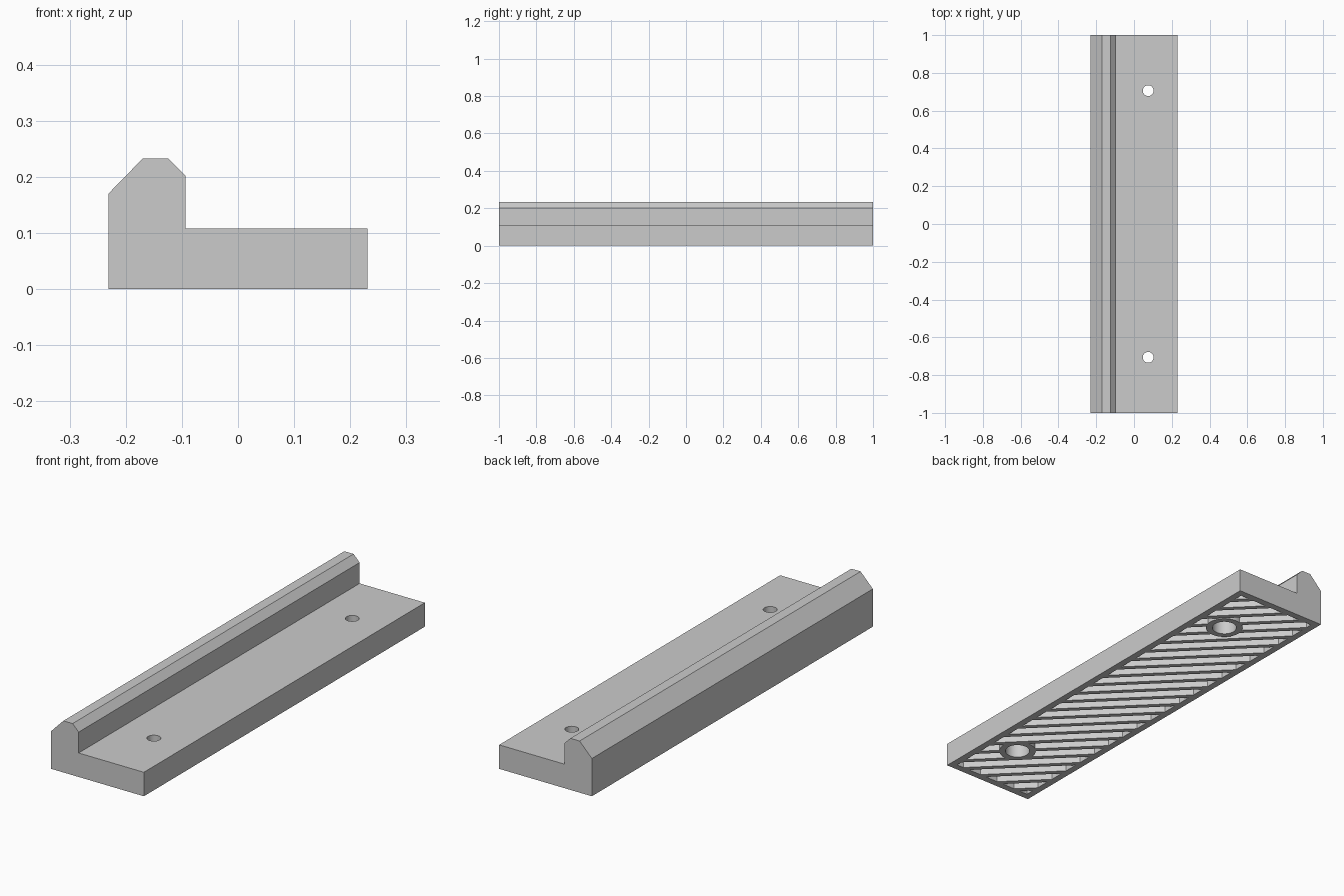
import bpy, bmesh, math
from mathutils import Vector

cube = bpy.data.objects.get("Cube")
if cube:
    bpy.data.objects.remove(cube, do_unlink=True)

grey = bpy.data.materials.new("light grey")
grey.use_nodes = True
grey.diffuse_color = (0.6, 0.6, 0.6, 1)
grey.node_tree.nodes["Principled BSDF"].inputs["Base Color"].default_value = (0.6, 0.6, 0.6, 1)

HALF_W, BORDER = 0.231, 0.031
HOLES = [(0.075, y) for y in (-0.706, 0.706)]
PERIOD, SLOT, SLOT_DEPTH = 0.0683, 0.046, 0.046


def finish(bm, name):
    bmesh.ops.recalc_face_normals(bm, faces=bm.faces)
    mesh = bpy.data.meshes.new(name)
    bm.to_mesh(mesh)
    bm.free()
    mesh.materials.append(grey)
    obj = bpy.data.objects.new(name, mesh)
    bpy.context.collection.objects.link(obj)
    return obj


def extrude(bm, offset):
    result = bmesh.ops.extrude_face_region(bm, geom=bm.faces[:])
    verts = [g for g in result["geom"] if isinstance(g, bmesh.types.BMVert)]
    bmesh.ops.translate(bm, verts=verts, vec=offset)


def cylinder(name, xy, radius, z0, z1):
    bm = bmesh.new()
    bmesh.ops.create_cone(bm, cap_ends=True, segments=40, radius1=radius,
                          radius2=radius, depth=z1 - z0)
    bmesh.ops.translate(bm, verts=bm.verts, vec=(*xy, (z0 + z1) / 2))
    return finish(bm, name)


def cut(target, cutter):
    cutter.hide_render = True
    mod = target.modifiers.new("cut", "BOOLEAN")
    mod.operation, mod.solver, mod.object = "DIFFERENCE", "EXACT", cutter
    bpy.context.view_layer.objects.active = target
    bpy.ops.object.modifier_apply(modifier=mod.name)
    bpy.data.objects.remove(cutter, do_unlink=True)


# Rail: flat base with a chamfered ridge along one side
profile = [(-HALF_W, 0), (HALF_W, 0), (HALF_W, 0.108), (-0.094, 0.108),
           (-0.094, 0.202), (-0.124, 0.2325), (-0.17, 0.2325), (-HALF_W, 0.17)]
bm = bmesh.new()
bm.faces.new([bm.verts.new((x, -1, z)) for x, z in profile])
extrude(bm, (0, 2, 0))
rail = finish(bm, "ridged_rail")

# Diagonal slots: split a rectangle into bands and keep every other one
ix, iy = HALF_W - BORDER, 1 - BORDER
across = Vector((1, 1, 0)).normalized()
bm = bmesh.new()
bm.faces.new([bm.verts.new((x, y, -0.02))
              for x, y in ((-ix, -iy), (ix, -iy), (ix, iy), (-ix, iy))])
for k in range(-14, 15):
    for side in (-1, 1):
        bmesh.ops.bisect_plane(bm, geom=bm.verts[:] + bm.edges[:] + bm.faces[:],
                               plane_co=across * (k * PERIOD + side * SLOT / 2),
                               plane_no=across)
webs = []
for f in bm.faces:
    d = f.calc_center_median().dot(across) / PERIOD
    if abs(d - round(d)) * PERIOD > SLOT / 2:
        webs.append(f)
bmesh.ops.delete(bm, geom=webs, context="FACES")
extrude(bm, (0, 0, SLOT_DEPTH + 0.02))
slots = finish(bm, "slot_cutter")

# Solid bosses stay around the screw holes
for xy in HOLES:
    cut(slots, cylinder("boss", xy, 0.08, -0.1, 0.1))
cut(rail, slots)

# Screw holes with wide counterbores underneath
for xy in HOLES:
    cut(rail, cylinder("counterbore", xy, 0.053, -0.1, 0.064))
    cut(rail, cylinder("screw_hole", xy, 0.0285, -0.1, 0.3))

bpy.ops.object.select_all(action="DESELECT")
rail.select_set(True)
bpy.context.view_layer.objects.active = rail
bpy.ops.object.shade_smooth_by_angle(angle=math.radians(30))
